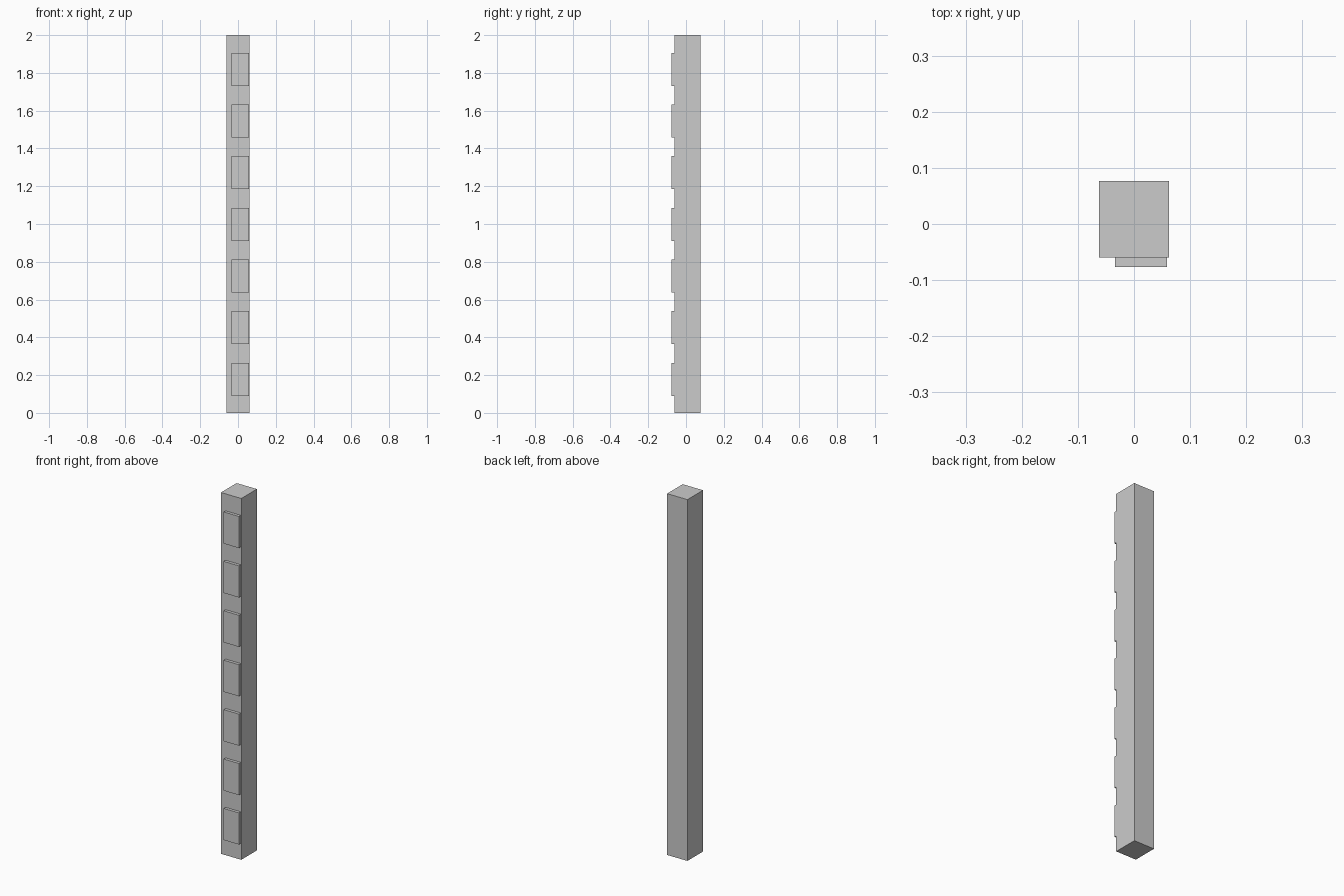
import bpy

if "Cube" in bpy.data.objects:
    bpy.data.objects.remove(bpy.data.objects["Cube"])


def box(name, lo, hi):
    """Add a box spanning two opposite corners."""
    centre = [(a + b) / 2 for a, b in zip(lo, hi)]
    bpy.ops.mesh.primitive_cube_add(size=1, location=centre)
    obj = bpy.context.object
    obj.name = name
    obj.scale = [b - a for a, b in zip(lo, hi)]
    bpy.ops.object.transform_apply(location=False, rotation=False, scale=True)
    return obj


FACE_Y = -0.06     # front face of the post
BACK_Y = 0.0765
COUNT = 7
PITCH = 0.2735
FIRST_Z = 0.09
HEIGHT = 0.175

# Square post
box("post", (-0.062, FACE_Y, 0), (0.062, BACK_Y, 2))

# Row of raised panels on the front, offset to the right
for i in range(COUNT):
    z = FIRST_Z + i * PITCH
    box(f"front_panel_{i + 1}", (-0.034, -BACK_Y, z), (0.059, FACE_Y, z + HEIGHT))
